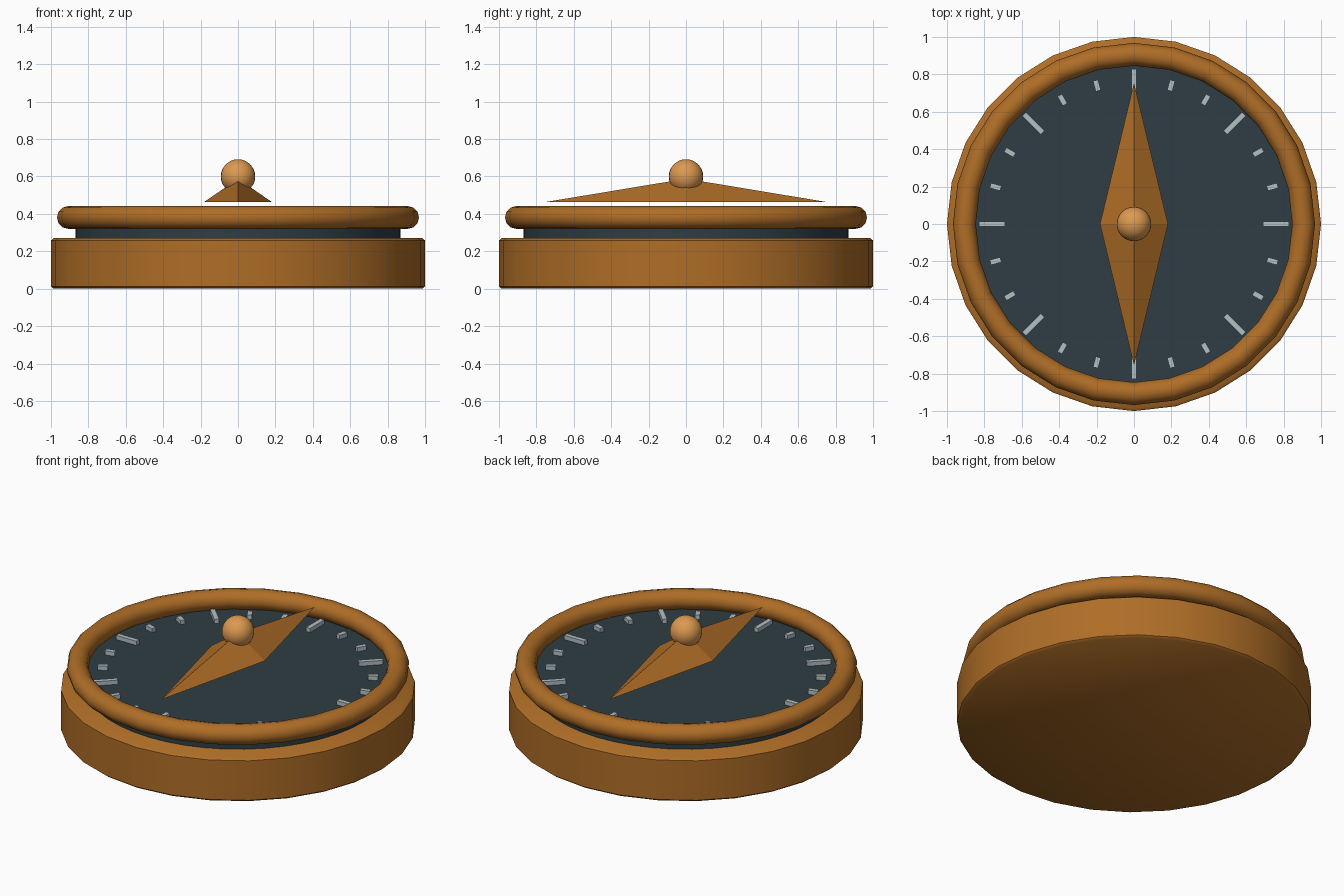
import bpy, bmesh, math

if "Cube" in bpy.data.objects:
    bpy.data.objects.remove(bpy.data.objects["Cube"])

def mat(name, rgb):
    m = bpy.data.materials.new(name)
    m.diffuse_color = (*rgb, 1)
    m.use_nodes = True
    m.node_tree.nodes["Principled BSDF"].inputs["Base Color"].default_value = m.diffuse_color
    return m

BRONZE = mat("bronze", (0.43, 0.155, 0.02))
GOLD = mat("light_gold", (0.72, 0.32, 0.08))
SLATE = mat("dark_slate", (0.028, 0.047, 0.058))
SILVER = mat("silver_grey", (0.45, 0.53, 0.56))

def finish(ob, name, m, smooth=True):
    ob.name = name
    ob.data.materials.clear()
    ob.data.materials.append(m)
    if smooth:
        bpy.ops.object.select_all(action='DESELECT')
        ob.select_set(True)
        bpy.context.view_layer.objects.active = ob
        bpy.ops.object.shade_smooth_by_angle(angle=math.radians(40))
    return ob

def from_bmesh(bm, name, m, smooth=False):
    bmesh.ops.recalc_face_normals(bm, faces=bm.faces)
    me = bpy.data.meshes.new(name)
    bm.to_mesh(me)
    bm.free()
    ob = bpy.data.objects.new(name, me)
    bpy.context.collection.objects.link(ob)
    return finish(ob, name, m, smooth)

def lathe_disc(name, profile, sides, m):
    """Closed disc from (radius, z) rings with a vertex on each axis."""
    bm = bmesh.new()
    rings = [[bm.verts.new((r * math.cos(2 * math.pi * i / sides),
                            r * math.sin(2 * math.pi * i / sides), z))
              for i in range(sides)] for r, z in profile]
    for a, b in zip(rings, rings[1:]):
        for i in range(sides):
            j = (i + 1) % sides
            bm.faces.new((a[i], a[j], b[j], b[i]))
    bm.faces.new(rings[0])
    bm.faces.new(rings[-1])
    return from_bmesh(bm, name, m, True)

# Case body and dial plate
lathe_disc("case_base", [(0.985, 0.0), (1.0, 0.012), (1.0, 0.258), (0.985, 0.27)], 28, BRONZE)
lathe_disc("dial_plate", [(0.87, 0.25), (0.87, 0.332)], 48, SLATE)

# Rounded bezel
bpy.ops.mesh.primitive_torus_add(major_segments=28, minor_segments=12,
                                 major_radius=0.907, minor_radius=0.061,
                                 location=(0, 0, 0.381))
finish(bpy.context.object, "bezel_ring", BRONZE)

# Tick marks every 15 degrees, long ones every 45
bm = bmesh.new()
for k in range(24):
    r0, r1 = (0.69, 0.83) if k % 3 == 0 else (0.737, 0.795)
    a = math.radians(15 * k)
    c, s = math.cos(a), math.sin(a)
    box = bmesh.ops.create_cube(bm, size=1)["verts"]
    for v in box:
        r, t = (r0 + r1) / 2 + v.co.x * (r1 - r0), v.co.y * 0.028
        v.co = (r * c - t * s, r * s + t * c, 0.343 + v.co.z * 0.03)
from_bmesh(bm, "tick_marks", SILVER)

# Diamond needle: flat underside, ridged top
bm = bmesh.new()
rim = [bm.verts.new(p) for p in ((0.182, 0, 0.463), (0, 0.755, 0.463),
                                 (-0.182, 0, 0.463), (0, -0.755, 0.463))]
apex = bm.verts.new((0, 0, 0.588))
bm.faces.new(rim)
for i in range(4):
    bm.faces.new((rim[i], rim[(i + 1) % 4], apex))
from_bmesh(bm, "needle", BRONZE)

# Centre pivot ball
bpy.ops.mesh.primitive_uv_sphere_add(segments=24, ring_count=16, radius=0.092,
                                     location=(0, 0, 0.6))
finish(bpy.context.object, "pivot_ball", GOLD)
